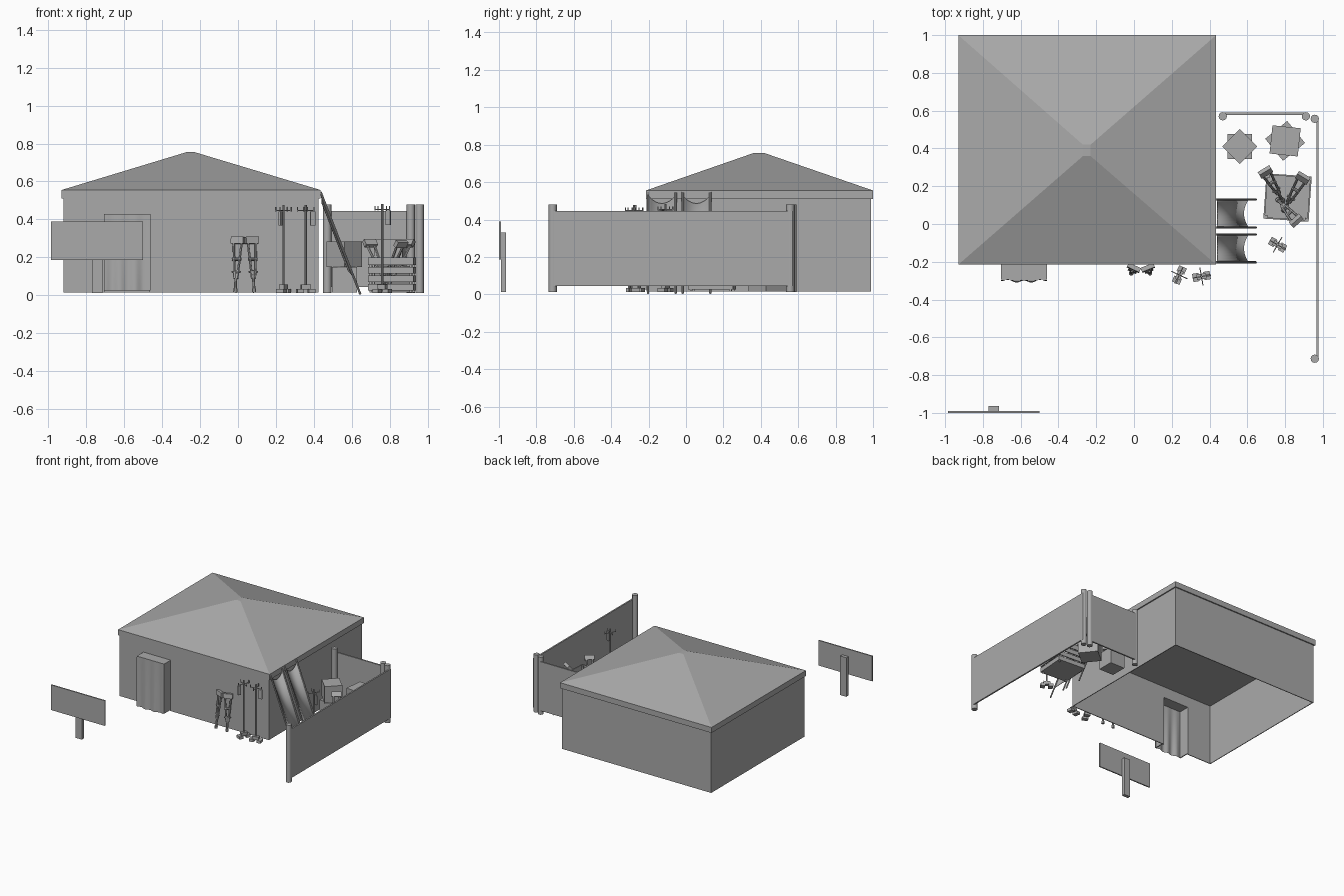
import bpy, bmesh, math
from mathutils import Matrix, Vector

cube = bpy.data.objects.get("Cube")
if cube:
    bpy.data.objects.remove(cube, do_unlink=True)

grey = bpy.data.materials.new("plain grey")
grey.use_nodes = True
COLOUR = (0.4, 0.4, 0.4, 1)
grey.diffuse_color = COLOUR
grey.node_tree.nodes["Principled BSDF"].inputs["Base Color"].default_value = COLOUR


def finish(name, bm, smooth=False):
    mesh = bpy.data.meshes.new(name)
    bmesh.ops.recalc_face_normals(bm, faces=bm.faces)
    bm.to_mesh(mesh)
    bm.free()
    mesh.materials.append(grey)
    ob = bpy.data.objects.new(name, mesh)
    bpy.context.collection.objects.link(ob)
    if smooth:
        bpy.ops.object.select_all(action='DESELECT')
        ob.select_set(True)
        bpy.context.view_layer.objects.active = ob
        bpy.ops.object.shade_smooth_by_angle(angle=math.radians(40))
    return ob


def box(bm, lo, hi, mat=Matrix()):
    lo, hi = Vector(lo), Vector(hi)
    m = mat @ Matrix.Translation((lo + hi) / 2) @ Matrix.Diagonal((*(hi - lo), 1))
    bmesh.ops.create_cube(bm, size=1, matrix=m)


def rod(bm, p, q, r, sides=8, mat=Matrix()):
    p, q = Vector(p), Vector(q)
    turn = (q - p).to_track_quat('Z', 'Y').to_matrix().to_4x4()
    bmesh.ops.create_cone(bm, cap_ends=True, segments=sides, radius1=r, radius2=r,
                          depth=(q - p).length,
                          matrix=mat @ Matrix.Translation((p + q) / 2) @ turn)


def place(x, y, z=0.0, degrees=0):
    return Matrix.Translation((x, y, z)) @ Matrix.Rotation(math.radians(degrees), 4, 'Z')


# House walls, with a doorway left open in the front
X0, X1, Y0, Y1, Z0, Z1, T = -0.92, 0.425, -0.21, 0.99, 0.015, 0.515, 0.006
DL, DR, DT = -0.70, -0.465, 0.42
bm = bmesh.new()
box(bm, (X0, Y0, Z0), (DL, Y0 + T, Z1))
box(bm, (DR, Y0, Z0), (X1, Y0 + T, Z1))
box(bm, (DL, Y0, DT), (DR, Y0 + T, Z1))
box(bm, (X0, Y1 - T, Z0), (X1, Y1, Z1))
box(bm, (X0, Y0, Z0), (X0 + T, Y1, Z1))
box(bm, (X1 - T, Y0, Z0), (X1, Y1, Z1))
finish("house_walls", bm)

# Hipped roof with fascia and a small flat cap
bm = bmesh.new()
rings = []
for xa, xb, ya, yb, z in ((-0.93, 0.435, -0.215, 1, 0.51), (-0.93, 0.435, -0.215, 1, 0.555),
                          (-0.27, -0.23, 0.36, 0.42, 0.755)):
    rings.append([bm.verts.new(c) for c in ((xa, ya, z), (xb, ya, z), (xb, yb, z), (xa, yb, z))])
for a, b in zip(rings, rings[1:]):
    for i in range(4):
        j = (i + 1) % 4
        bm.faces.new((a[i], a[j], b[j], b[i]))
bm.faces.new(rings[0])
bm.faces.new(rings[-1])
finish("hipped_roof", bm)

# Door surround projecting from the wall
bm = bmesh.new()
box(bm, (-0.705, -0.295, 0.42), (-0.46, Y0, 0.43))
box(bm, (-0.705, -0.295, 0.025), (-0.697, Y0, 0.42))
box(bm, (-0.468, -0.295, 0.025), (-0.46, Y0, 0.42))
finish("door_surround", bm)

# Door curtain, hanging in soft folds
bm = bmesh.new()
N, M = 32, 10
rows = []
for j in range(M + 1):
    v = j / M
    row = []
    for i in range(N + 1):
        u = i / N
        fold = 0.009 * math.sin(math.pi * u) + 0.006 * math.cos(u * 6 * math.pi)
        row.append(bm.verts.new((-0.705 + 0.245 * u, -0.296 - fold * (0.2 + 0.8 * v),
                                 0.425 - 0.4 * v)))
    rows.append(row)
for a, b in zip(rows, rows[1:]):
    for i in range(N):
        bm.faces.new((a[i], a[i + 1], b[i + 1], b[i]))
finish("door_curtain", bm, True)

# Blank signboard on a post
bm = bmesh.new()
box(bm, (-0.985, -1, 0.185), (-0.5, -0.99, 0.39))
finish("sign_board", bm)
bm = bmesh.new()
box(bm, (-0.77, -0.99, 0.012), (-0.715, -0.963, 0.33))
finish("sign_post", bm)

# Fence
bm = bmesh.new()
box(bm, (0.966, -0.72, 0.045), (0.978, 0.57, 0.445))
box(bm, (0.465, 0.578, 0.045), (0.915, 0.59, 0.445))
finish("fence_panels", bm)
for i, (x, y) in enumerate(((0.957, -0.713), (0.957, 0.557), (0.47, 0.57), (0.91, 0.57))):
    bm = bmesh.new()
    rod(bm, (x, y, 0.012), (x, y, 0.48), 0.022, 12)
    finish(f"fence_post_{i + 1}", bm, True)

# Stretchers leaning on the side wall
TOP, FOOT = Vector((0.435, 0, 0.545)), Vector((0.645, 0, 0.005))
for k, ya in enumerate((-0.203, -0.018)):
    yb = ya + 0.148
    bm = bmesh.new()
    for y in (ya, yb):
        rod(bm, TOP + Vector((0, y, 0)), FOOT + Vector((0, y, 0)), 0.006)
    finish(f"stretcher_{k + 1}_poles", bm, True)
    bm = bmesh.new()
    n, across = 10, []
    for i in range(n + 1):
        u = i / n
        sag = 4 * u * (1 - u)
        y = Vector((-0.012 * sag, ya + (yb - ya) * u, -0.005 * sag))
        ends = [TOP.lerp(FOOT, t) + y for t in (0.03 + 0.07 * sag, 0.82 - 0.06 * sag)]
        across.append([bm.verts.new(e) for e in ends])
    for a, b in zip(across, across[1:]):
        bm.faces.new((a[0], b[0], b[1], a[1]))
    cloth = finish(f"stretcher_{k + 1}_canvas", bm, True)
    cloth.modifiers.new("thickness", 'SOLIDIFY').thickness = 0.004


# Crutches: forked shaft, hand grip and padded head
def crutch(name, foot, head, spin=0):
    foot, head = Vector(foot), Vector(head)
    turn = (head - foot).to_track_quat('Z', 'Y').to_matrix().to_4x4()
    m = Matrix.Translation(foot) @ turn @ Matrix.Rotation(math.radians(spin), 4, 'Z')
    h = (head - foot).length
    bm = bmesh.new()
    rod(bm, (0, 0, 0), (0, 0, 0.02), 0.012, 8, m)
    rod(bm, (0, 0, 0.01), (0, 0, 0.4 * h), 0.008, 8, m)
    for s in (-1, 1):
        rod(bm, (s * 0.008, 0, 0.25 * h), (s * 0.023, 0, 0.9 * h), 0.007, 6, m)
    rod(bm, (-0.024, 0, 0.37 * h), (0.024, 0, 0.37 * h), 0.006, 6, m)
    rod(bm, (-0.024, 0, 0.6 * h), (0.024, 0, 0.6 * h), 0.009, 8, m)
    box(bm, (-0.036, -0.012, 0.88 * h), (0.036, 0.012, h), m)
    finish(name, bm)


crutch("wall_crutch_1", (-0.015, -0.262, 0.015), (0, -0.23, 0.308), 180)
crutch("wall_crutch_2", (0.085, -0.262, 0.015), (0.072, -0.23, 0.308), 180)
crutch("crate_crutch_1", (0.79, 0.12, 0.04), (0.69, 0.285, 0.29), 0)
crutch("crate_crutch_2", (0.79, 0.07, 0.04), (0.9, 0.255, 0.29), 0)
crutch("crate_crutch_3", (0.76, 0.13, 0.04), (0.865, 0.01, 0.285), 0)


# Drip stands: weighted feet, pole, hooked crossbars and bags
def drip_stand(name, x, y, angle, height):
    m = place(x, y, 0.012, angle)
    bm = bmesh.new()
    for s in (-1, 1):
        box(bm, (s * 0.03 - 0.017, -0.022, 0), (s * 0.03 + 0.017, 0.022, 0.022), m)
    box(bm, (-0.025, -0.014, 0.018), (0.025, 0.014, 0.045), m)
    rod(bm, (0, 0, 0.02), (0, 0, height), 0.006, 8, m)
    for turn in (0, 90):
        arm = m @ Matrix.Rotation(math.radians(turn), 4, 'Z')
        rod(bm, (-0.045, 0, height - 0.03), (0.045, 0, height - 0.03), 0.003, 6, arm)
        for s in (-1, 1):
            rod(bm, (s * 0.045, 0, height - 0.035), (s * 0.045, 0, height - 0.012), 0.003, 6, arm)
    box(bm, (0.024, -0.006, height - 0.11), (0.05, 0.006, height - 0.035), m)
    finish(name, bm)


drip_stand("drip_stand_1", 0.24, -0.27, 245, 0.465)
drip_stand("drip_stand_2", 0.357, -0.278, 10, 0.465)
drip_stand("drip_stand_3", 0.76, -0.11, -30, 0.47)

# Stacked boxes, the upper one turned on the lower
for k, (x, y, half, turn, h) in enumerate(((0.56, 0.41, 0.066, 0, 0.135), (0.8, 0.44, 0.075, -6, 0.14))):
    for level in range(2):
        bm = bmesh.new()
        low = 0.015 + level * h
        spin = turn + 45 * ((level + k) % 2)
        box(bm, (-half, -half, low), (half, half, low + h), place(x, y, 0, spin))
        finish(f"stack_{k + 1}_box_{level + 1}", bm)

# Slatted crate
bm = bmesh.new()
m = place(0.813, 0.14, 0, -4)
R = 0.12
box(bm, (-R, -R, 0.025), (R, R, 0.035), m)
for side in range(4):
    face = m @ Matrix.Rotation(side * math.pi / 2, 4, 'Z')
    for low, high in ((0.03, 0.06), (0.07, 0.105), (0.115, 0.15), (0.16, 0.2)):
        box(bm, (-R, -R, low), (R, -R + 0.008, high), face)
    box(bm, (-R + 0.008, -R + 0.008, 0.015), (-R + 0.02, -R + 0.02, 0.195), face)
finish("slatted_crate", bm)
